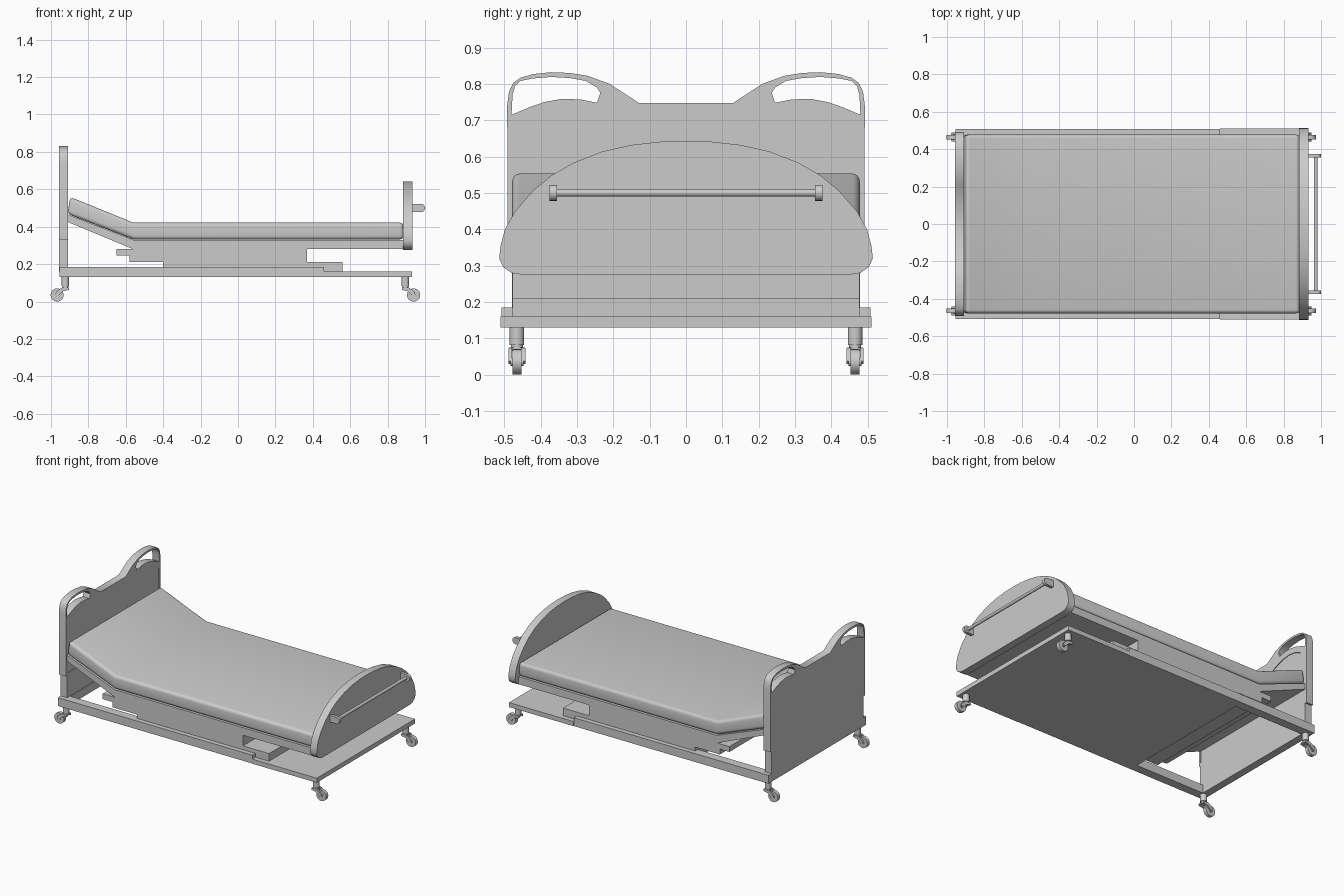
import bpy, bmesh, math
from mathutils import Matrix

if "Cube" in bpy.data.objects:
    bpy.data.objects.remove(bpy.data.objects["Cube"])

# Local (x, y, extrusion) axes for each profile plane
PLANES = {
    'XY': Matrix.Identity(4),
    'XZ': Matrix(((1, 0, 0, 0), (0, 0, -1, 0), (0, 1, 0, 0), (0, 0, 0, 1))),
    'YZ': Matrix(((0, 0, 1, 0), (1, 0, 0, 0), (0, 1, 0, 0), (0, 0, 0, 1))),
}


def activate(ob):
    bpy.ops.object.select_all(action='DESELECT')
    ob.select_set(True)
    bpy.context.view_layer.objects.active = ob


def prism(name, plane, loops, lo, hi, bevel=0, segments=4, smooth=True):
    """Extrude closed outlines (later loops are holes) between lo and hi."""
    cu = bpy.data.curves.new(name, 'CURVE')
    cu.dimensions, cu.fill_mode, cu.extrude = '2D', 'BOTH', (hi - lo) / 2
    for pts in loops:
        sp = cu.splines.new('POLY')
        sp.points.add(len(pts) - 1)
        for p, (a, b) in zip(sp.points, pts):
            p.co = (a, b, 0, 1)
        sp.use_cyclic_u = True
    ob = bpy.data.objects.new(name, cu)
    bpy.context.collection.objects.link(ob)
    activate(ob)
    bpy.ops.object.convert(target='MESH')
    ob = bpy.context.object
    mid = (hi + lo) / 2
    m = PLANES[plane] @ Matrix.Translation((0, 0, -mid if plane == 'XZ' else mid))
    bm = bmesh.new()
    bm.from_mesh(ob.data)
    bm.transform(m)
    bmesh.ops.remove_doubles(bm, verts=bm.verts, dist=1e-5)
    bmesh.ops.dissolve_limit(bm, angle_limit=0.01, verts=bm.verts, edges=bm.edges)
    bmesh.ops.recalc_face_normals(bm, faces=bm.faces)
    bm.to_mesh(ob.data)
    bm.free()
    if bevel:
        md = ob.modifiers.new('round', 'BEVEL')
        md.width, md.segments, md.limit_method = bevel, segments, 'ANGLE'
        md.angle_limit = math.radians(40)
        bpy.ops.object.modifier_apply(modifier='round')
    if smooth:
        bpy.ops.object.shade_smooth_by_angle(angle=math.radians(35))
    else:
        bpy.ops.object.shade_flat()
    return ob


def rect(x0, x1, y0, y1):
    return [(x0, y0), (x1, y0), (x1, y1), (x0, y1)]


def box(name, x0, x1, y0, y1, z0, z1):
    return prism(name, 'XY', [rect(x0, x1, y0, y1)], z0, z1, smooth=False)


def cyl(name, loc, r, depth, axis='Z', verts=24):
    rot = (math.pi / 2, 0, 0) if axis == 'Y' else (0, 0, 0)
    bpy.ops.mesh.primitive_cylinder_add(vertices=verts, radius=r, depth=depth,
                                        location=loc, rotation=rot)
    ob = bpy.context.object
    ob.name = name
    bpy.ops.object.shade_smooth_by_angle(angle=math.radians(35))
    return ob


def flip(pts):
    return [(-a, b) for a, b in reversed(pts)]


def symmetric(half):
    """Close a left-half outline with its mirror image."""
    return half + flip([p for p in half if p[0] != 0])


# Base plate with the opening near the head end
prism('base_frame', 'XY', [rect(-.955, .46, -.508, .508), rect(-.905, -.40, -.45, .45)],
      .13, .185, smooth=False)
box('base_plate', .46, .93, -.51, .51, .13, .16)
box('base_step', .37, .56, -.477, .477, .16, .21)

# Lift body and deck
prism('lift_body', 'XZ', [[(-.40, .185), (.37, .185), (.37, .28), (-.65, .28),
                           (-.65, .245), (-.58, .245), (-.58, .21), (-.40, .21)]],
      -.477, .477, smooth=False)
prism('deck', 'XZ', [[(-.91, .425), (-.56, .28), (.885, .28), (.885, .33),
                      (-.56, .33), (-.91, .465)]], -.477, .477, smooth=False)

# Mattress with raised back section
prism('mattress', 'XZ', [[(-.912, .468), (-.56, .332), (.885, .332), (.885, .422),
                          (-.56, .422), (-.897, .559)]], -.478, .478, bevel=.02)

# Headboard: slab with grip holes, shallow recessed panel on the inner face
outline = symmetric([(-.49, .33), (-.492, .74), (-.487, .778), (-.475, .803), (-.455, .817),
                     (-.42, .827), (-.37, .832), (-.32, .83), (-.27, .822), (-.21, .80),
                     (-.13, .748)])
grip = [(-.48, .715), (-.477, .77), (-.47, .795), (-.455, .808), (-.42, .815), (-.37, .819),
        (-.32, .816), (-.275, .808), (-.245, .79), (-.236, .775), (-.245, .748),
        (-.29, .757), (-.34, .759), (-.39, .75), (-.43, .736)]
recess = symmetric([(-.475, .345), (-.475, .67), (-.43, .692), (-.38, .714), (-.33, .72),
                    (-.28, .715), (-.23, .70), (-.135, .656)])
holes = [grip, flip(grip)]
prism('headboard', 'YZ', [outline] + holes, -.958, -.912)
prism('headboard_face', 'YZ', [outline] + holes + [recess], -.912, -.908)
box('headboard_skirt', -.956, -.908, -.478, .478, .16, .332)

# Footboard with arched top
foot = symmetric([(-.45, .275), (-.48, .28), (-.503, .296), (-.514, .32), (-.51, .355),
                  (-.498, .40), (-.47, .45), (-.42, .507), (-.37, .548), (-.31, .583),
                  (-.23, .614), (-.15, .632), (-.07, .641), (0, .643)])
prism('footboard', 'YZ', [foot], .883, .932)

# Push bar on the footboard
cyl('push_bar', (.972, 0, .50), .01, .72, 'Y')
arc = [(.978 + .022 * math.cos(t), .50 + .022 * math.sin(t))
       for t in [math.radians(-90 + 22.5 * i) for i in range(9)]]
for s in (-1, 1):
    prism('bar_bracket', 'XZ', [[(.928, .478)] + arc + [(.928, .522)]],
          s * .365 - .01, s * .365 + .01)

# Casters trailing outward at the four corners
for x, d in ((-.923, -1), (.895, 1)):
    for y in (-.465, .465):
        wx = x + d * .044
        cyl('caster_stem', (x, y, .107), .02, .05)
        cyl('caster_neck', (x, y, .075), .016, .02)
        cyl('caster_wheel', (wx, y, .035), .035, .024, 'Y')
        cyl('caster_hub', (wx, y, .035), .011, .036, 'Y', 16)
        for s in (-1, 1):
            c = y + s * .018
            fork = [(-.019, .073), (.022, .073), (.05, .05), (.054, .037),
                    (.046, .03), (.036, .032), (.012, .055), (-.019, .062)]
            prism('caster_fork', 'XZ', [[(x + d * a, b) for a, b in fork]],
                  c - .005, c + .005)
        box('caster_bridge', x - .018, x + .018, y - .022, y + .022, .066, .075)
